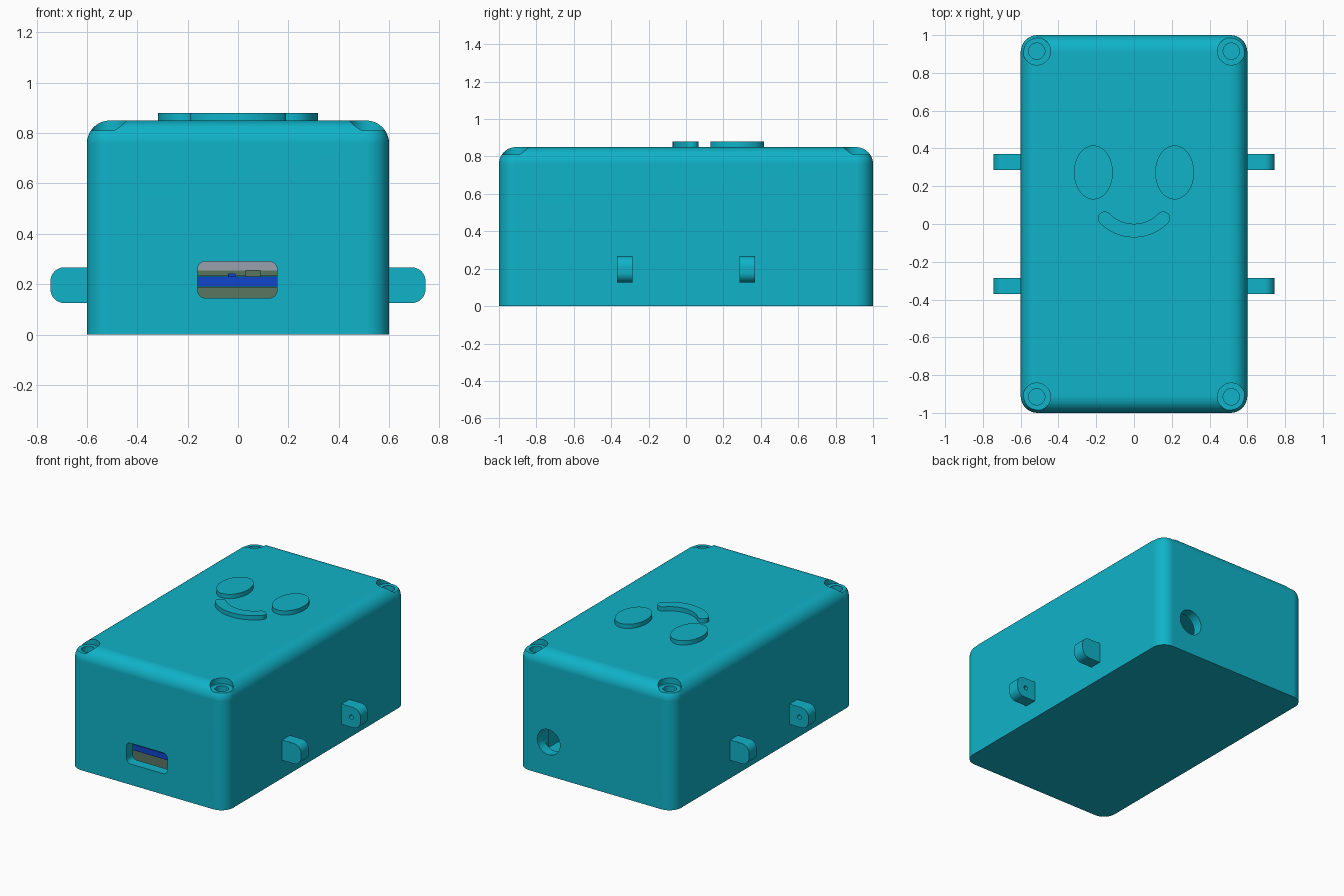
import bpy, bmesh, math
from mathutils import Matrix

if "Cube" in bpy.data.objects:
    bpy.data.objects.remove(bpy.data.objects["Cube"])


def material(name, rgb):
    m = bpy.data.materials.new(name)
    m.diffuse_color = (*rgb, 1)
    m.use_nodes = True
    m.node_tree.nodes["Principled BSDF"].inputs["Base Color"].default_value = m.diffuse_color
    return m


TEAL = material("teal plastic", (0.005, 0.45, 0.58))
BLUE = material("blue board", (0.005, 0.06, 0.6))
GREY = material("light grey", (0.32, 0.35, 0.43))
OLIVE = material("olive", (0.10, 0.18, 0.12))


def finish(name, bm, mat):
    bmesh.ops.recalc_face_normals(bm, faces=bm.faces)
    me = bpy.data.meshes.new(name)
    bm.to_mesh(me)
    bm.free()
    me.materials.append(mat)
    ob = bpy.data.objects.new(name, me)
    bpy.context.collection.objects.link(ob)
    return ob


def box(name, lo, hi, mat=TEAL, round_edges=None, radius=0.0, seg=8):
    """Box between two corners; round_edges picks the edges to round."""
    bm = bmesh.new()
    bmesh.ops.create_cube(bm, size=1)
    for v in bm.verts:
        v.co = [(a + b) / 2 + c * (b - a) for a, b, c in zip(lo, hi, v.co)]
    if round_edges:
        bmesh.ops.bevel(bm, geom=[e for e in bm.edges if round_edges(e)], offset=radius,
                        segments=seg, profile=0.5, affect='EDGES')
    return finish(name, bm, mat)


def along(axis):
    return lambda e: abs((e.verts[0].co - e.verts[1].co).normalized()[axis]) > 0.9


def cylinder(name, centre, r, depth, axis='Z', n=40):
    bm = bmesh.new()
    bmesh.ops.create_cone(bm, cap_ends=True, segments=n, radius1=r, radius2=r, depth=depth)
    if axis == 'Y':
        bm.transform(Matrix.Rotation(math.pi / 2, 4, 'X'))
    bm.transform(Matrix.Translation(centre))
    return finish(name, bm, TEAL)


def plate(name, outline, z0, z1):
    """Flat outline extruded upward."""
    bm = bmesh.new()
    f = bm.faces.new([bm.verts.new((x, y, z0)) for x, y in outline])
    ext = bmesh.ops.extrude_face_region(bm, geom=[f])
    for v in ext['geom']:
        if isinstance(v, bmesh.types.BMVert):
            v.co.z = z1
    return finish(name, bm, TEAL)


def combine(target, tool, op):
    mod = target.modifiers.new(op, 'BOOLEAN')
    mod.operation, mod.object, mod.solver = op, tool, 'EXACT'
    bpy.context.view_layer.update()
    ev = target.evaluated_get(bpy.context.evaluated_depsgraph_get())
    me = bpy.data.meshes.new_from_object(ev)
    target.modifiers.clear()
    target.data = me
    bpy.data.objects.remove(tool)


def smooth(ob):
    bpy.ops.object.select_all(action='DESELECT')
    ob.select_set(True)
    bpy.context.view_layer.objects.active = ob
    bpy.ops.object.shade_smooth_by_angle(angle=math.radians(30))
    wn = ob.modifiers.new("even_shading", 'WEIGHTED_NORMAL')
    wn.keep_sharp = True


# Case: rounded sides and top, sharp flat base, hollow inside
case = box("case", (-0.6, -1, 0), (0.6, 1, 0.85), TEAL,
           lambda e: max(v.co.z for v in e.verts) > 0.5, 0.09, 10)
combine(case, box("cavity", (-0.53, -0.93, 0.06), (0.53, 0.93, 0.78)), 'DIFFERENCE')

# Corner screw posts with counterbored holes
corners = [(sx * 0.515, sy * 0.915) for sx in (-1, 1) for sy in (-1, 1)]
for x, y in corners:
    combine(case, cylinder("post", (x, y, 0.41), 0.078, 0.74), 'UNION')
for x, y in corners:
    combine(case, cylinder("counterbore", (x, y, 0.91), 0.073, 0.2), 'DIFFERENCE')
    combine(case, cylinder("screw_hole", (x, y, 0.7), 0.043, 0.4), 'DIFFERENCE')

# Front connector slot and rear cable hole
combine(case, box("slot", (-0.16, -1.1, 0.145), (0.155, -0.85, 0.29), TEAL,
                  along(1), 0.03, 6), 'DIFFERENCE')
combine(case, cylinder("cable_hole", (0.36, 1.0, 0.235), 0.088, 0.3, 'Y'), 'DIFFERENCE')
smooth(case)

# Side lugs with rounded outer corners and blind pin holes facing each other
for sx, side in ((-1, "left"), (1, "right")):
    for y0, y1, end, face in ((-0.37, -0.285, "front", -0.285), (0.285, 0.37, "rear", 0.285)):
        xs = sorted((sx * 0.59, sx * 0.745))
        lug = box(f"{side}_{end}_lug", (xs[0], y0, 0.125), (xs[1], y1, 0.267), TEAL,
                  lambda e: along(1)(e) and abs(e.verts[0].co.x) > 0.7, 0.055)
        combine(lug, cylinder("pin_hole", (sx * 0.675, face, 0.196), 0.015, 0.09, 'Y', 20),
                'DIFFERENCE')
        smooth(lug)

# Raised eyes
for sx, side in ((-1, "left"), (1, "right")):
    ring = [2 * math.pi * i / 56 for i in range(56)]
    smooth(plate(f"{side}_eye", [(sx * 0.215 + 0.103 * math.cos(a), 0.273 + 0.143 * math.sin(a))
                                 for a in ring], 0.84, 0.88))

# Raised smile: arc band with round ends
R, W, CY, HALF = 0.217, 0.036, 0.182, math.radians(45.6)


def arc(r, a0, a1, n, cx=0.0, cy=CY):
    return [(cx + r * math.sin(a0 + (a1 - a0) * i / n), cy - r * math.cos(a0 + (a1 - a0) * i / n))
            for i in range(n + 1)]


ex, ey = R * math.sin(HALF), CY - R * math.cos(HALF)
outline = arc(R + W, -HALF, HALF, 24)
outline += arc(W, HALF, HALF + math.pi, 12, ex, ey)[1:]
outline += arc(R - W, HALF, -HALF, 24)[1:]
outline += arc(W, -HALF + math.pi, -HALF + 2 * math.pi, 12, -ex, ey)[1:-1]
smooth(plate("smile", outline, 0.84, 0.88))

# Electronics inside the case
box("circuit_board", (-0.3, -0.90, 0.19), (0.3, 0.3, 0.23), BLUE)
box("board_socket", (0.03, -0.88, 0.23), (0.09, -0.8, 0.257), OLIVE)
box("board_chip", (-0.04, -0.88, 0.23), (-0.01, -0.8, 0.243), BLUE)
box("lower_module", (-0.35, -0.86, 0.06), (0.35, 0.5, 0.188), OLIVE)
box("upper_module", (-0.35, -0.76, 0.232), (0.35, 0.5, 0.255), OLIVE)
box("module_cover", (-0.35, -0.76, 0.255), (0.35, 0.5, 0.33), GREY)
